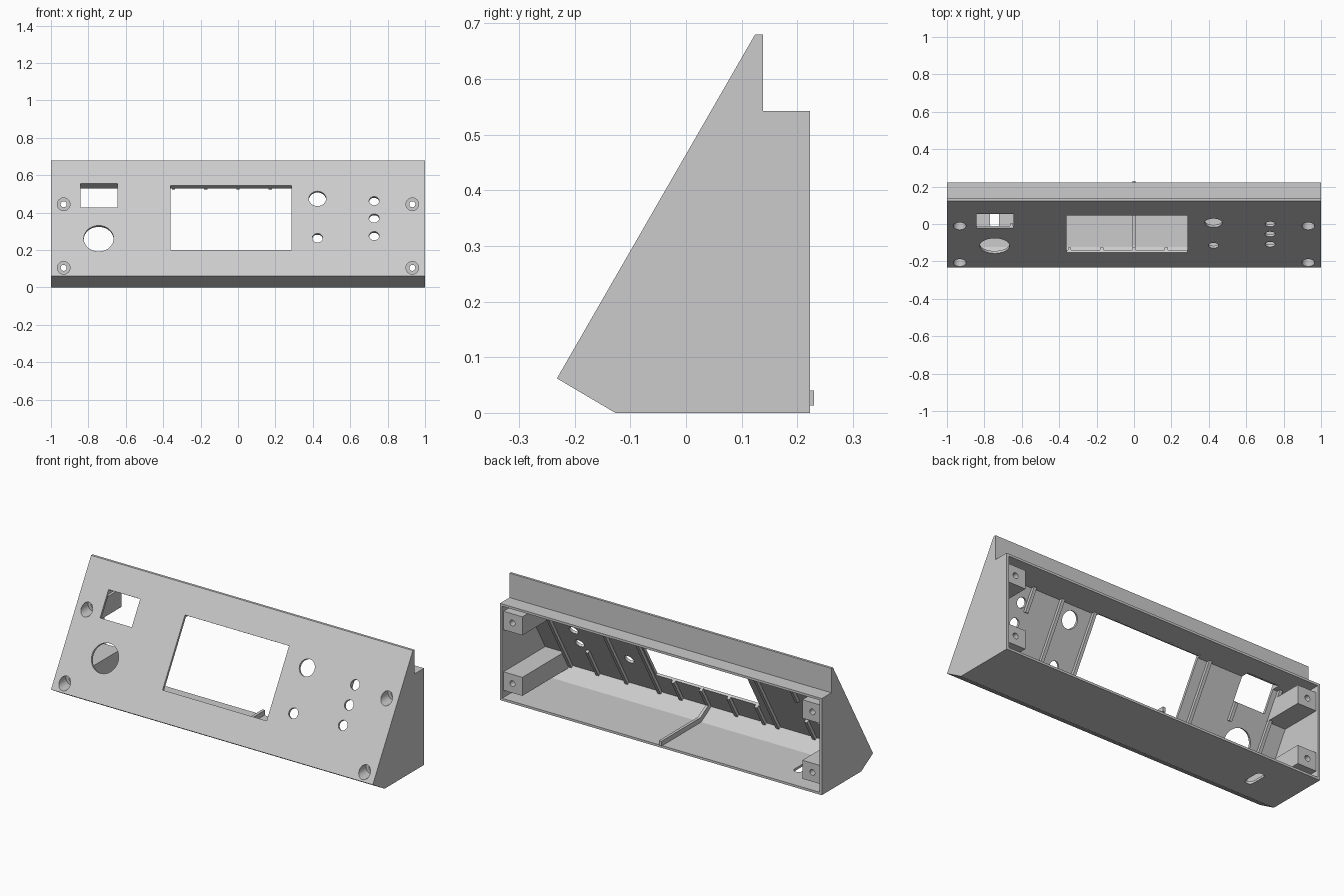
import bpy, bmesh
from math import radians
from mathutils import Matrix, Vector

if "Cube" in bpy.data.objects:
    bpy.data.objects.remove(bpy.data.objects["Cube"])

grey = bpy.data.materials.new("plain_grey")
grey.use_nodes = True
grey.diffuse_color = (0.6, 0.6, 0.6, 1)
grey.node_tree.nodes["Principled BSDF"].inputs["Base Color"].default_value = (0.6, 0.6, 0.6, 1)

WALL = 0.013
TILT = Matrix.Rotation(radians(60), 4, 'X')   # local z points out of the sloped panel


def panel_y(z):
    """y of the sloped front face at height z."""
    return -0.232 + (z - 0.062) * 0.576


def panel_point(z, depth):
    """(y, z) of a point a given depth behind the sloped face."""
    return panel_y(z) + 0.866 * depth, z - 0.5 * depth


def make_object(name, bm):
    bmesh.ops.recalc_face_normals(bm, faces=bm.faces)
    mesh = bpy.data.meshes.new(name)
    bm.to_mesh(mesh)
    bm.free()
    mesh.materials.append(grey)
    obj = bpy.data.objects.new(name, mesh)
    bpy.context.collection.objects.link(obj)
    return obj


def extrude_x(name, profile, x0, x1):
    """Prism along x from a list of (y, z) points."""
    bm = bmesh.new()
    face = bm.faces.new([bm.verts.new((x0, y, z)) for y, z in profile])
    ext = bmesh.ops.extrude_face_region(bm, geom=[face])["geom"]
    moved = [v for v in ext if isinstance(v, bmesh.types.BMVert)]
    bmesh.ops.translate(bm, verts=moved, vec=(x1 - x0, 0, 0))
    return make_object(name, bm)


def cylinder(radius, length, matrix, sides=40):
    bm = bmesh.new()
    bmesh.ops.create_cone(bm, cap_ends=True, segments=sides, radius1=radius,
                          radius2=radius, depth=length, matrix=matrix)
    return make_object("cutter", bm)


def box(size, matrix):
    bm = bmesh.new()
    bmesh.ops.create_cube(bm, size=1, matrix=matrix @ Matrix.Diagonal((*size, 1)))
    return make_object("cutter", bm)


def boolean(target, tool, operation='DIFFERENCE'):
    mod = target.modifiers.new("bool", 'BOOLEAN')
    mod.operation, mod.solver, mod.object = operation, 'EXACT', tool
    bpy.context.view_layer.update()
    graph = bpy.context.evaluated_depsgraph_get()
    mesh = bpy.data.meshes.new_from_object(target.evaluated_get(graph))
    target.modifiers.clear()
    target.data = mesh
    bpy.data.objects.remove(tool)


# Hollow sloped housing, open at the back, with a raised lip on top
outer = [(-0.232, 0.062), (-0.127, 0), (0.223, 0), (0.223, 0.543),
         (0.138, 0.543), (0.138, 0.68), (0.124, 0.68)]
inner = [(-0.213, 0.066), (-0.123, WALL), (0.3, WALL), (0.3, 0.53), (0.054, 0.53)]
housing = extrude_x("housing", outer, -1, 1)
boolean(housing, extrude_x("cutter", inner, -1 + WALL, 1 - WALL))

# Screw bosses in the four corners, running from panel to back
for side in (-1, 1):
    for z in (0.105, 0.445):
        z0, z1 = z - 0.052, z + 0.052
        profile = [(max(panel_y(z0) + 0.008, -0.205), z0), (0.21, z0), (0.21, z1),
                   (panel_y(z1) + 0.008, z1), (panel_y(z0 + 0.027) + 0.008, z0 + 0.027)]
        boolean(housing, extrude_x("boss", profile, side * 0.87, side * 0.993), 'UNION')

# Counterbored screw holes
for side in (-1, 1):
    for z in (0.105, 0.445):
        y = panel_y(z)
        turn = Matrix.Rotation(radians(90), 4, 'X')
        boolean(housing, cylinder(0.034, 0.2, Matrix.Translation((side * 0.932, y - 0.04, z)) @ turn))
        boolean(housing, cylinder(0.016, 1.2, Matrix.Translation((side * 0.932, y, z)) @ turn))

# Round openings in the sloped panel
for x, z, r in [(-0.745, 0.262, 0.08), (0.425, 0.475, 0.046), (0.425, 0.265, 0.028),
                (0.728, 0.463, 0.027), (0.728, 0.37, 0.027), (0.728, 0.276, 0.027)]:
    place = Matrix.Translation((x, panel_y(z), z)) @ TILT
    boolean(housing, cylinder(r, 0.14, place))

# Rectangular openings: display and switch
for x0, x1, z0, z1 in [(-0.362, 0.285, 0.2, 0.545), (-0.842, -0.645, 0.427, 0.557)]:
    z = (z0 + z1) / 2
    place = Matrix.Translation(((x0 + x1) / 2, panel_y(z), z)) @ TILT
    boolean(housing, box((x1 - x0, (z1 - z0) / 0.866, 0.14), place))

# Rounded slot through the floor
for y in (-0.005, 0.065):
    boolean(housing, cylinder(0.024, 0.08, Matrix.Translation((-0.745, y, 0))))
boolean(housing, box((0.048, 0.07, 0.08), Matrix.Translation((-0.745, 0.03, 0))))

# Stiffening ribs behind the panel
LOW, HIGH = 0.075, 0.546
ribs = [(x, LOW, HIGH, 0.031) for x in (0.86, 0.51, 0.305, -0.43, -0.88)]
ribs += [(0.69, LOW, 0.24, 0.031), (0.69, 0.43, HIGH, 0.031),
         (-0.655, LOW, 0.2, 0.031), (-0.655, 0.34, 0.424, 0.031)]
for x in (-0.345, -0.172, 0, 0.172):
    ribs += [(x, LOW, 0.2, 0.031), (x, 0.545, 0.56, 0.04)]
for x, z0, z1, depth in ribs:
    profile = [panel_point(z0, 0.008), panel_point(z0, depth),
               panel_point(z1, depth), panel_point(z1, 0.008)]
    extrude_x("panel_rib", profile, x - 0.009, x + 0.009)

# Floor rib with a small tab past the back edge
extrude_x("floor_rib", [(0.23, WALL), (0.23, 0.04), (-0.115, 0.04), (-0.2, 0.09),
                        (-0.215, 0.064), (-0.124, 0.011), (0.2, 0.011), (0.2, WALL)],
          -0.008, 0.008)

# Smooth only the round bores
bpy.ops.object.select_all(action='DESELECT')
housing.select_set(True)
bpy.context.view_layer.objects.active = housing
bpy.ops.object.shade_smooth_by_angle(angle=radians(25))
